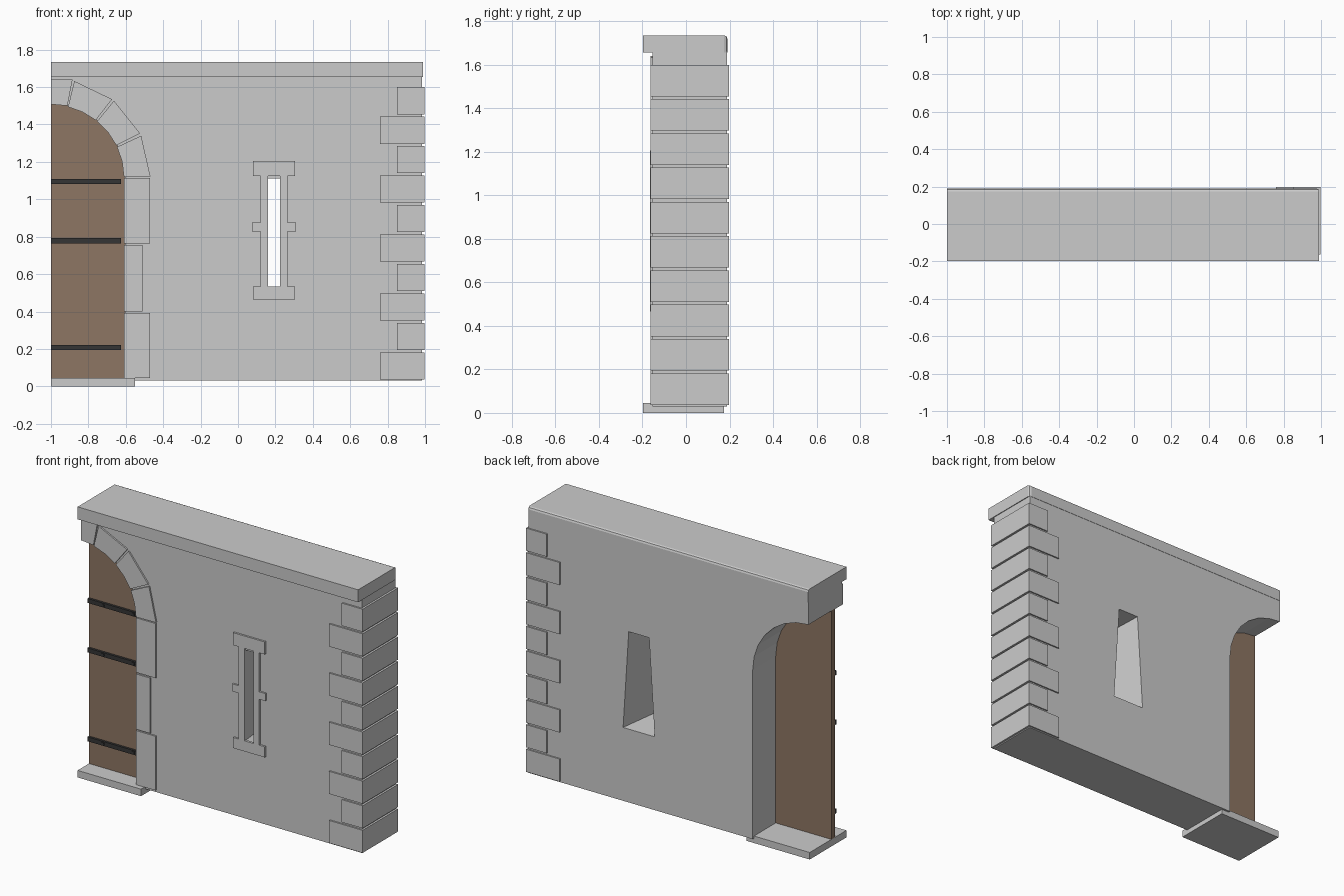
import bpy, bmesh
from math import sin, cos, radians, pi

if "Cube" in bpy.data.objects:
    bpy.data.objects.remove(bpy.data.objects["Cube"])

def material(name, rgb):
    m = bpy.data.materials.new(name)
    m.diffuse_color = (*rgb, 1)
    m.use_nodes = True
    m.node_tree.nodes["Principled BSDF"].inputs["Base Color"].default_value = m.diffuse_color
    return m

WOOD = material("wood", (0.27, 0.18, 0.125))
IRON = material("iron", (0.035, 0.035, 0.035))

def loft(name, front, back, y0, y1, mat=None):
    """Solid between a front and a back outline of (x, z) points."""
    bm = bmesh.new()
    a = [bm.verts.new((x, y0, z)) for x, z in front]
    b = [bm.verts.new((x, y1, z)) for x, z in back]
    bm.faces.new(a)
    bm.faces.new(b[::-1])
    n = len(a)
    for i in range(n):
        bm.faces.new((a[i], b[i], b[(i + 1) % n], a[(i + 1) % n]))
    bmesh.ops.recalc_face_normals(bm, faces=bm.faces)
    me = bpy.data.meshes.new(name)
    bm.to_mesh(me)
    bm.free()
    ob = bpy.data.objects.new(name, me)
    bpy.context.collection.objects.link(ob)
    if mat:
        me.materials.append(mat)
    return ob

def prism(name, pts, y0, y1, mat=None):
    return loft(name, pts, pts, y0, y1, mat)

def box(name, x0, x1, y0, y1, z0, z1, mat=None):
    return prism(name, [(x0, z0), (x1, z0), (x1, z1), (x0, z1)], y0, y1, mat)

CX, CZ = -1.0, 1.115          # centre of the arch
FRONT, BACK = -0.153, 0.188   # wall faces

def polar(r, deg):            # angle measured from straight up
    return (CX + r * sin(radians(deg)), CZ + r * cos(radians(deg)))

def arc(r, n=7):
    return [polar(r, 90 * i / n) for i in range(n + 1)]

# wall with half an arched doorway at its left end
wall = prism("wall", arc(0.395) + [(-0.605, 0.03), (0.985, 0.03),
             (0.985, 1.66), (-1, 1.66)], FRONT, BACK)

# arrow slit, splayed towards the back
slit_front = [(0.16, 0.53), (0.225, 0.53), (0.225, 1.11), (0.16, 1.11)]
slit_back = [(0.09, 0.5), (0.315, 0.5), (0.275, 1.125), (0.13, 1.125)]
cutter = loft("slit_cutter", slit_front, slit_back, FRONT - 0.001, BACK + 0.001)
cutter.hide_render = True
cutter.hide_set(True)
cut = wall.modifiers.new("slit", 'BOOLEAN')
cut.object = cutter
cut.operation = 'DIFFERENCE'
cut.solver = 'EXACT'

# cornice with its back top and right end edges softened
cornice = box("cornice", -1, 0.99, -0.197, 0.19, 1.655, 1.735)
bm = bmesh.new()
bm.from_mesh(cornice.data)
soft = [e for e in bm.edges if all(v.co.y > 0.1 and v.co.z > 1.7 for v in e.verts)
        or all(v.co.y > 0.1 and v.co.x > 0.9 for v in e.verts)]
bmesh.ops.bevel(bm, geom=soft, offset=0.015, segments=2, profile=0.5, affect='EDGES')
bm.to_mesh(cornice.data)
bm.free()

# corner stones, alternately long and short
for i in range(10):
    z = 0.037 + i * 0.1575
    box("corner_stone", 0.85 if i % 2 else 0.76, 0.998, -0.163, 0.197, z, z + 0.145)

# door jamb stones
for z0, z1, x1 in ((0.045, 0.392, -0.47), (0.4, 0.755, -0.51), (0.765, 1.115, -0.47)):
    box("jamb_stone", -0.61, x1, -0.163, -0.08, z0, z1)

# arch stones: half a keystone and three wedges
STEP, GAP = 180 / 7, 0.7
for i in range(4):
    a0 = 0 if i == 0 else (i - 0.5) * STEP + GAP
    a1 = (i + 0.5) * STEP - GAP
    if i == 0:
        pts = [(-1, 1.508), (-0.912, 1.5), (-0.885, 1.64), (-1, 1.64)]
    else:
        mid = (a0 + a1) / 2
        pts = [polar(0.39, a0), polar(0.39, mid), polar(0.39, a1),
               polar(0.532, a1), polar(0.532, a0)]
    prism("arch_stone", pts, -0.163, -0.08)

# door leaf, iron bands and rivets
prism("door", arc(0.397, 12) + [(-0.603, 0.04), (-1, 0.04)], -0.082, -0.045, WOOD)
for z in (0.208, 0.778, 1.095):
    box("door_band", -1, -0.625, -0.097, -0.08, z - 0.014, z + 0.014, IRON)
    for x in (-0.89, -0.675):
        ring = [(x + 0.011 * cos(k * pi / 4), z + 0.011 * sin(k * pi / 4)) for k in range(8)]
        prism("rivet", ring, -0.103, -0.095, IRON)

# door sill
box("sill", -1, -0.55, -0.197, 0.175, 0, 0.045)

# arrow slit surround: head, foot, sides and side stubs
for name, x0, x1, z0, z1 in (("slit_head", 0.08, 0.305, 1.125, 1.205),
                             ("slit_foot", 0.08, 0.305, 0.465, 0.533),
                             ("slit_side", 0.12, 0.16, 0.533, 1.125),
                             ("slit_side", 0.225, 0.265, 0.533, 1.125),
                             ("slit_stub", 0.075, 0.12, 0.827, 0.875),
                             ("slit_stub", 0.265, 0.31, 0.827, 0.875)):
    box(name, x0, x1, -0.165, -0.15, z0, z1)
